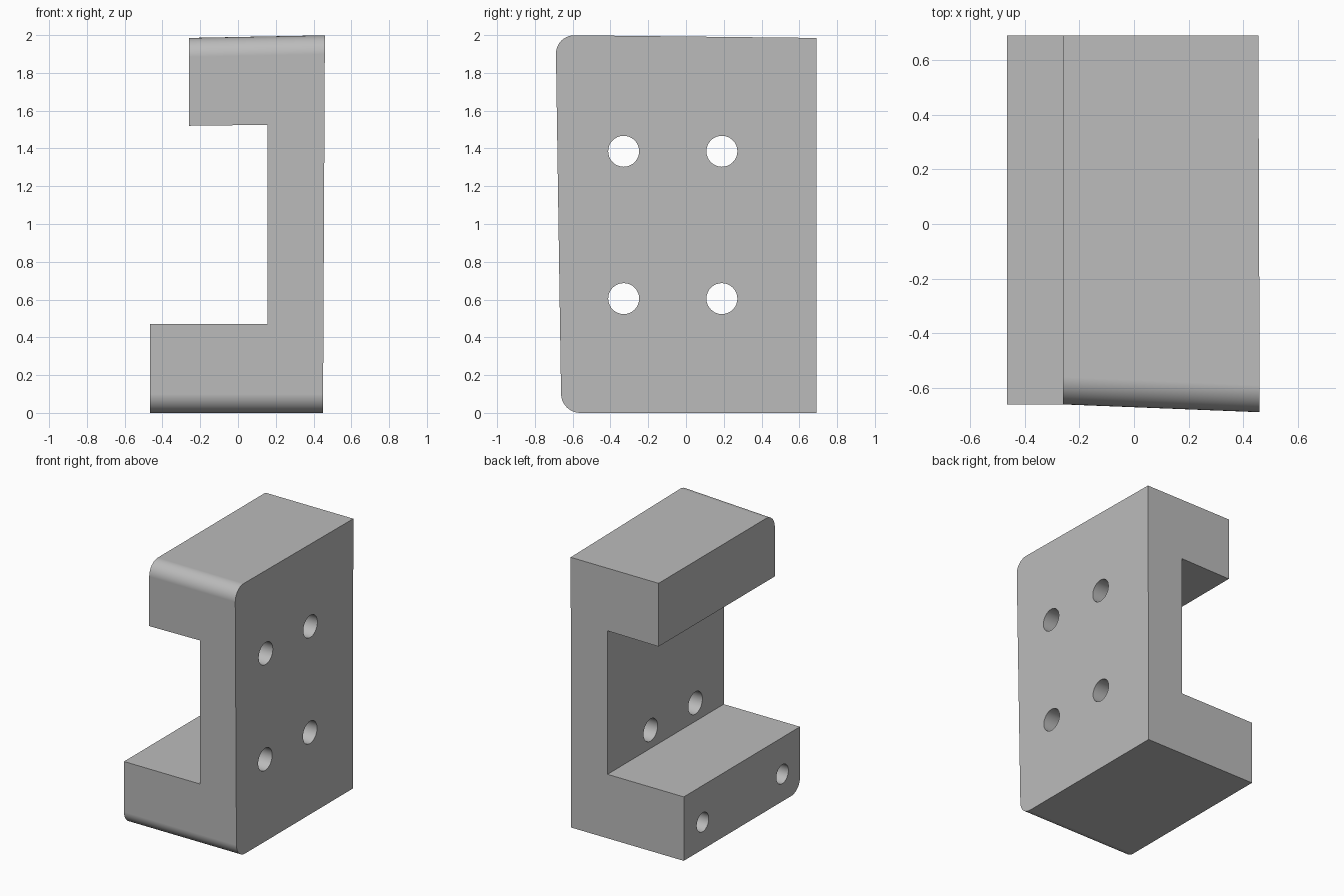
import bpy
import bmesh
import math

cube = bpy.data.objects.get("Cube")
if cube:
    bpy.data.objects.remove(cube, do_unlink=True)

grey = bpy.data.materials.new("plain grey")
grey.use_nodes = True
colour = (0.5, 0.5, 0.5, 1)
grey.diffuse_color = colour
grey.node_tree.nodes["Principled BSDF"].inputs["Base Color"].default_value = colour

BACK, FRONT = 0.69, -0.66

# C-shaped body: outline in x, z, joined from front to back
outline = [(-0.465, 0), (0.45, 0), (0.455, 1.985), (-0.26, 1.985),
           (-0.26, 1.52), (0.155, 1.525), (0.155, 0.47), (-0.465, 0.47)]
bm = bmesh.new()
front = [bm.verts.new((x, FRONT, z)) for x, z in outline]
back = [bm.verts.new((x, BACK, z)) for x, z in outline]
bm.faces.new(front)
bm.faces.new(back[::-1])
count = len(outline)
for i in range(count):
    j = (i + 1) % count
    bm.faces.new((front[j], front[i], back[i], back[j]))

# The upper front corner of the plate is pulled slightly outwards
front[2].co = (0.46, -0.69, 2.0)
bmesh.ops.recalc_face_normals(bm, faces=bm.faces)

# Rounded front edges at top and bottom
rounded = [bm.edges.get((front[0], front[1])), bm.edges.get((front[2], front[3]))]
bmesh.ops.bevel(bm, geom=rounded, offset=0.1, offset_type='OFFSET',
                segments=10, profile=0.5, affect='EDGES')
mesh = bpy.data.meshes.new("clamp_bracket")
bm.to_mesh(mesh)
bm.free()
mesh.materials.append(grey)
body = bpy.data.objects.new("clamp_bracket", mesh)
bpy.context.collection.objects.link(body)


def drill(x0, x1, y, z, radius):
    """Cut a round hole along x."""
    bpy.ops.mesh.primitive_cylinder_add(
        vertices=32, radius=radius, depth=x1 - x0,
        location=((x0 + x1) / 2, y, z), rotation=(0, math.pi / 2, 0))
    cutter = bpy.context.object
    cutter.name = "hole_cutter"
    cutter.hide_render = True
    cutter.data.materials.append(grey)
    cut = body.modifiers.new("hole", 'BOOLEAN')
    cut.operation = 'DIFFERENCE'
    cut.solver = 'EXACT'
    cut.object = cutter
    bpy.context.view_layer.objects.active = body
    bpy.ops.object.modifier_apply(modifier=cut.name)
    bpy.data.objects.remove(cutter, do_unlink=True)


# Four through holes in the plate
for y in (-0.33, 0.19):
    for z in (0.605, 1.385):
        drill(0.05, 0.6, y, z, 0.082)

# Two blind holes in the end of the lower jaw
for y in (-0.455, 0.47):
    drill(-0.6, -0.05, y, 0.2, 0.07)

# Smooth rounds, sharp edges
bpy.ops.object.select_all(action='DESELECT')
body.select_set(True)
bpy.context.view_layer.objects.active = body
bpy.ops.object.shade_smooth_by_angle(angle=math.radians(30))
weighted = body.modifiers.new("even_normals", 'WEIGHTED_NORMAL')
weighted.keep_sharp = True
